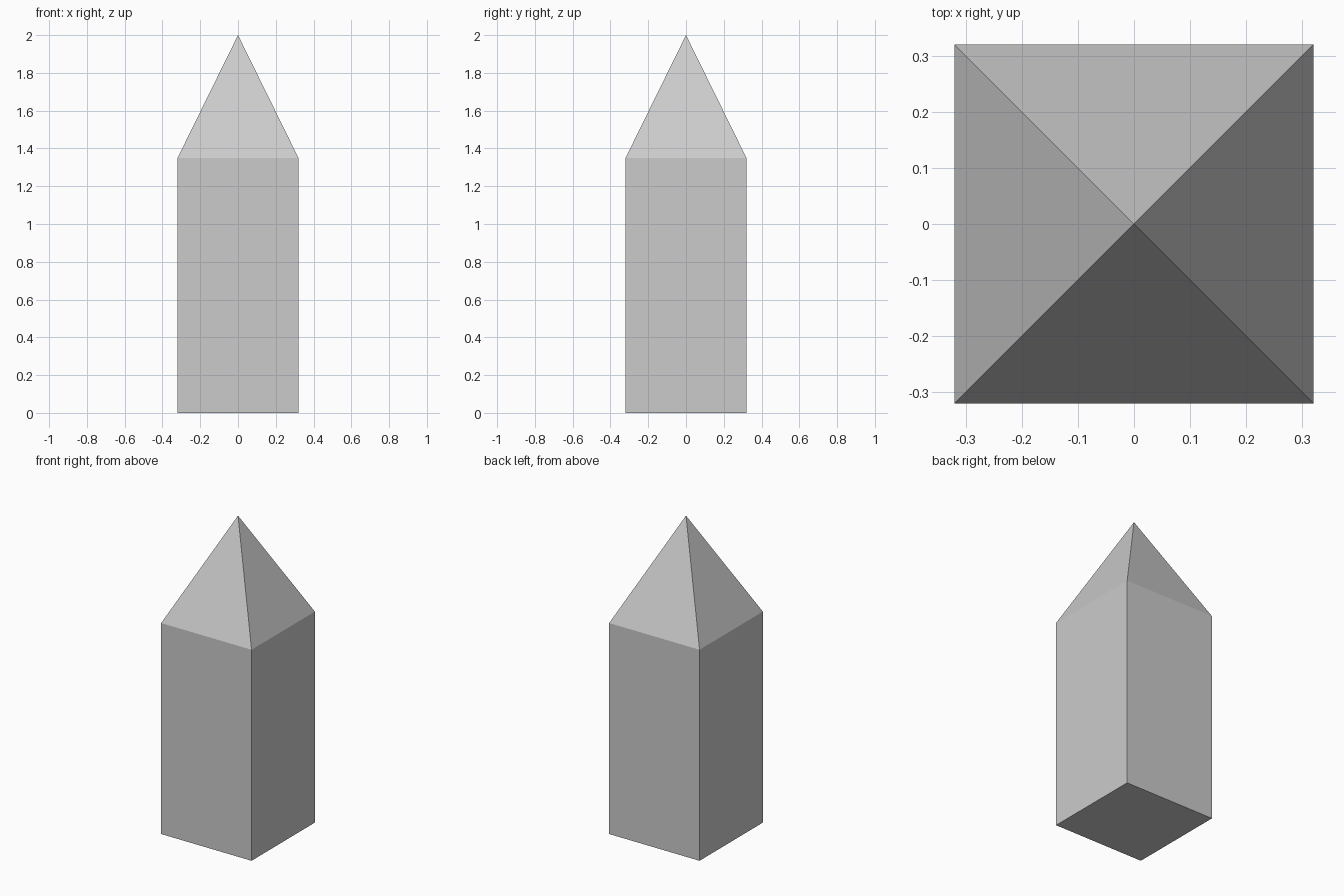
import bpy
import bmesh

if "Cube" in bpy.data.objects:
    bpy.data.objects.remove(bpy.data.objects["Cube"])

HALF, SHOULDER, TIP = 0.32, 1.35, 2.0

bm = bmesh.new()

# Square shaft: base face extruded up to the shoulder
corners = [(-1, -1), (1, -1), (1, 1), (-1, 1)]
bottom = [bm.verts.new((x * HALF, y * HALF, 0)) for x, y in corners]
top = [bm.verts.new((x * HALF, y * HALF, SHOULDER)) for x, y in corners]
tip = bm.verts.new((0, 0, TIP))
bm.faces.new(bottom[::-1])

# Four walls, each capped by one triangle of the pyramid point
for i in range(4):
    j = (i + 1) % 4
    bm.faces.new((bottom[i], bottom[j], top[j], top[i]))
    bm.faces.new((top[i], top[j], tip))

bmesh.ops.recalc_face_normals(bm, faces=bm.faces[:])
mesh = bpy.data.meshes.new("pointed_pillar")
bm.to_mesh(mesh)
bm.free()
bpy.context.collection.objects.link(bpy.data.objects.new("pointed_pillar", mesh))
